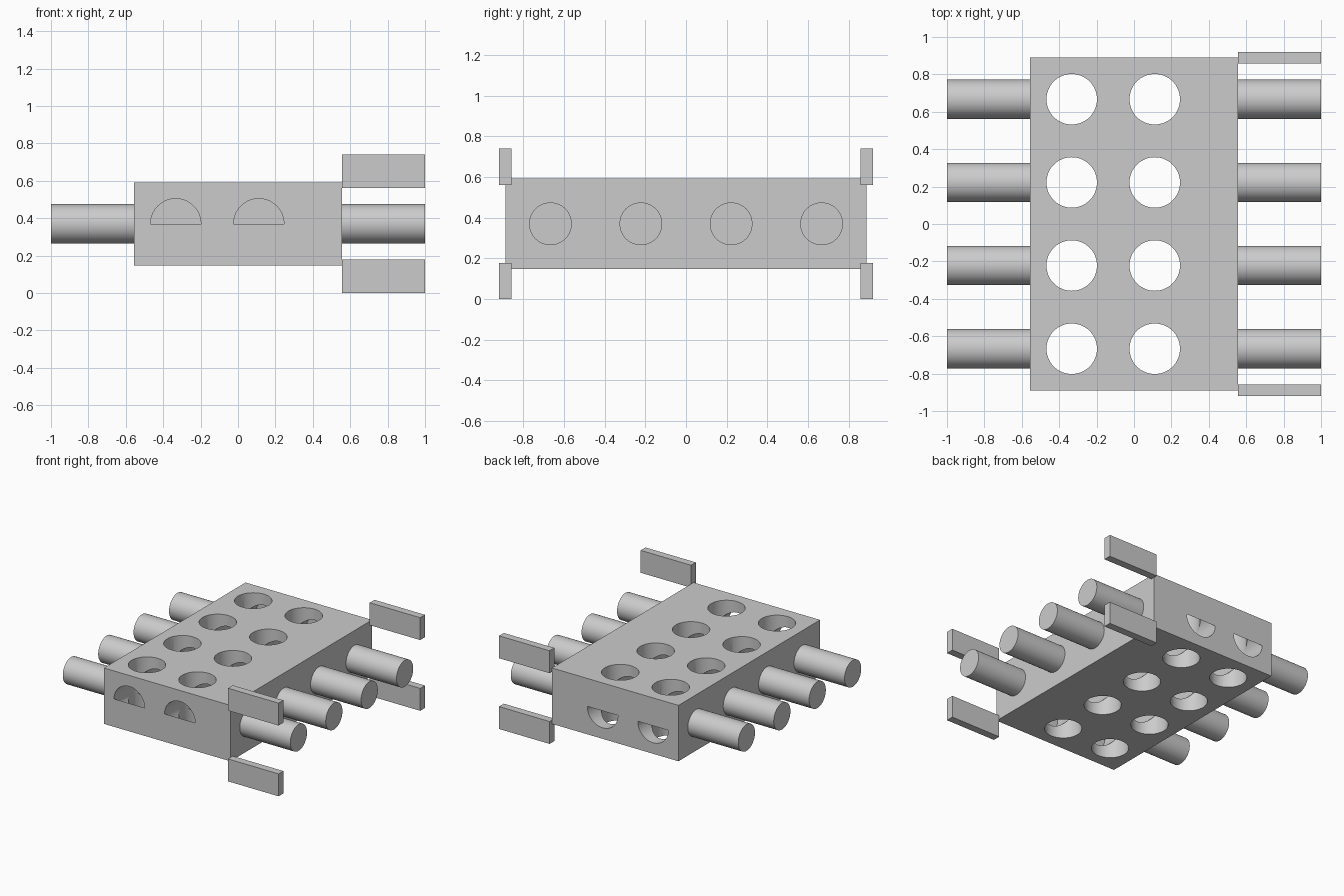
import bpy
from math import pi, cos, sin, radians

cube = bpy.data.objects.get("Cube")
if cube:
    bpy.data.objects.remove(cube, do_unlink=True)

MID = 0.37                      # height of every axis
HALF_X, HALF_Y, HALF_Z = 0.556, 0.889, 0.222
HOLE_R, TUNNEL_R, ROD_R = 0.135, 0.1345, 0.105
ROWS = [-0.667, -0.222, 0.222, 0.667]
COLUMNS = [-0.333, 0.111]

grey = bpy.data.materials.new("plain_grey")
grey.use_nodes = True
grey.diffuse_color = (0.6, 0.6, 0.6, 1)
grey.node_tree.nodes["Principled BSDF"].inputs["Base Color"].default_value = (0.6, 0.6, 0.6, 1)


def finish(name):
    obj = bpy.context.object
    obj.name = name
    obj.data.materials.append(grey)
    return obj


def box(name, center, size):
    bpy.ops.mesh.primitive_cube_add(size=1, location=center)
    obj = finish(name)
    obj.scale = size
    bpy.ops.object.transform_apply(location=False, rotation=False, scale=True)
    return obj


def cylinder(name, center, radius, length, rotation=(0, 0, 0)):
    bpy.ops.mesh.primitive_cylinder_add(vertices=64, radius=radius, depth=length,
                                        location=center, rotation=rotation)
    obj = finish(name)
    bpy.ops.object.shade_smooth_by_angle(angle=radians(30))
    return obj


def cut(target, cutter):
    mod = target.modifiers.new("cut", 'BOOLEAN')
    mod.operation = 'DIFFERENCE'
    mod.solver = 'EXACT'
    mod.object = cutter
    bpy.context.view_layer.objects.active = target
    bpy.ops.object.modifier_apply(modifier=mod.name)
    bpy.data.objects.remove(cutter, do_unlink=True)


# Block with vertical holes and lengthwise tunnels
block = box("block", (0, 0, MID), (2 * HALF_X, 2 * HALF_Y, 2 * HALF_Z))
for x in COLUMNS:
    for y in ROWS:
        cut(block, cylinder("hole_cutter", (x, y, MID), HOLE_R, 1))
    cut(block, cylinder("tunnel_cutter", (x, 0, MID), TUNNEL_R, 3, (pi / 2, 0, 0)))
bpy.ops.object.select_all(action='DESELECT')
block.select_set(True)
bpy.context.view_layer.objects.active = block
bpy.ops.object.shade_smooth_by_angle(angle=radians(30))


# Half-round covers: lower half closed at the front, upper half at the back
def half_cover(name, x, side):
    steps = 32
    arc = [(x + TUNNEL_R * cos(pi * i / steps), side * HALF_Y,
            MID + side * TUNNEL_R * sin(pi * i / steps)) for i in range(steps + 1)]
    mesh = bpy.data.meshes.new(name)
    order = range(steps, -1, -1)
    mesh.from_pydata(arc, [], [list(order)])
    mesh.materials.append(grey)
    bpy.context.collection.objects.link(bpy.data.objects.new(name, mesh))


for x in COLUMNS:
    half_cover("front_tunnel_cover", x, -1)
    half_cover("back_tunnel_cover", x, 1)

# Rods on both long sides
ROD_LENGTH = 1 - HALF_X
for side, label in ((1, "left"), (-1, "right")):
    for y in ROWS:
        cylinder(label + "_rod", (side * (1 + HALF_X) / 2, y, MID),
                 ROD_R, ROD_LENGTH, (0, pi / 2, 0))

# Corner plates on the left side
for y in (-HALF_Y, HALF_Y):
    for z, label in ((0.089, "lower"), (0.651, "upper")):
        box(label + "_corner_plate", ((1 + HALF_X) / 2, y, z), (ROD_LENGTH, 0.06, 0.178))
